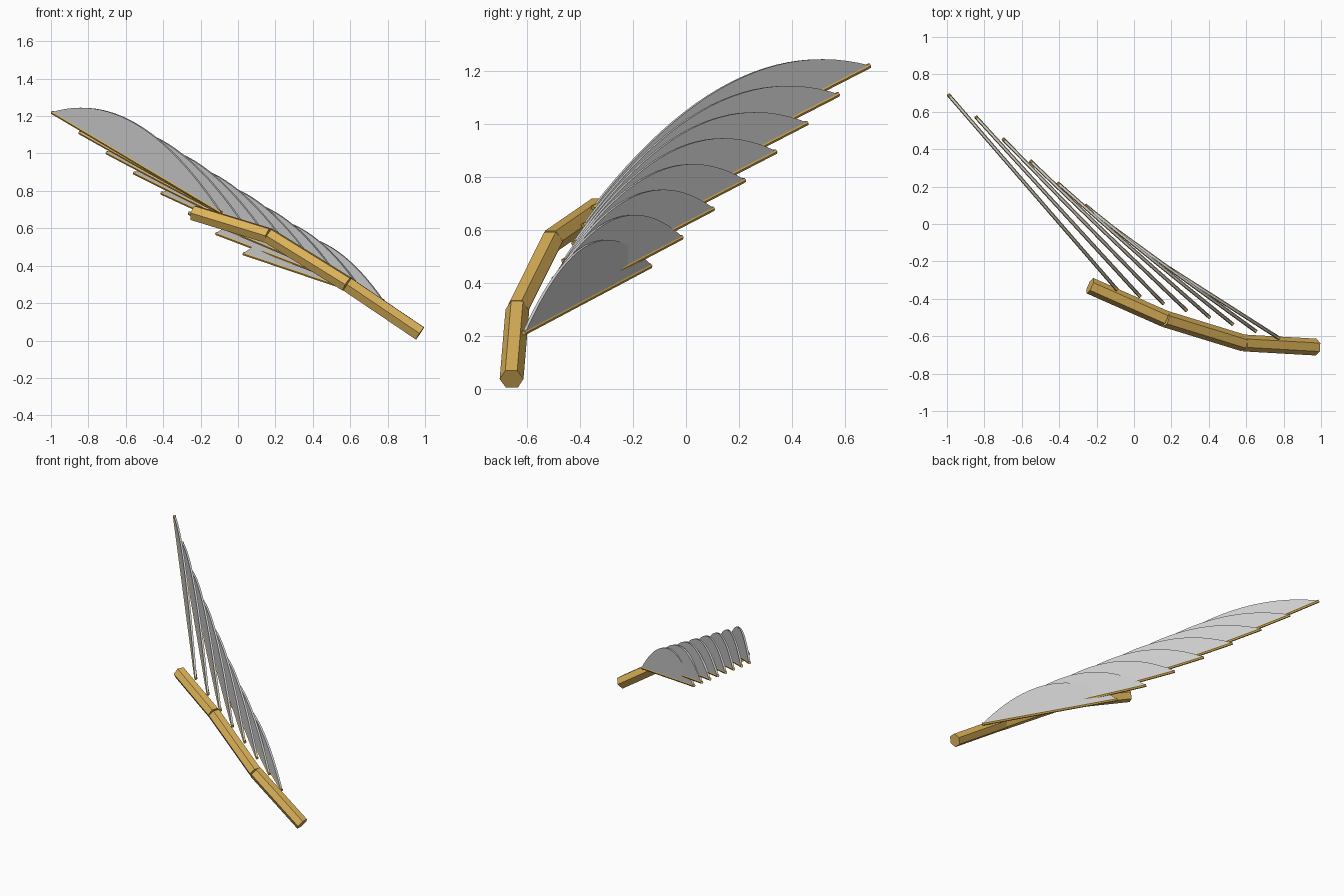
import bpy
import bmesh
from mathutils import Vector

if "Cube" in bpy.data.objects:
    bpy.data.objects.remove(bpy.data.objects["Cube"])

gold = bpy.data.materials.new("gold_bone")
gold.diffuse_color = (0.72, 0.45, 0.10, 1)
gold.use_nodes = True
gold.node_tree.nodes["Principled BSDF"].inputs["Base Color"].default_value = gold.diffuse_color
UP = Vector((0, 0, 1))


def make_object(name, bm, mat=None):
    bmesh.ops.recalc_face_normals(bm, faces=bm.faces[:])
    me = bpy.data.meshes.new(name)
    bm.to_mesh(me)
    bm.free()
    if mat:
        me.materials.append(mat)
    ob = bpy.data.objects.new(name, me)
    bpy.context.collection.objects.link(ob)
    return ob


def loft(name, loop_a, loop_b, mat=None):
    """Closed solid between two matching outlines."""
    bm = bmesh.new()
    a = [bm.verts.new(p) for p in loop_a]
    b = [bm.verts.new(p) for p in loop_b]
    bm.faces.new(a)
    bm.faces.new(b)
    n = len(a)
    for i in range(n):
        j = (i + 1) % n
        bm.faces.new((a[i], a[j], b[j], b[i]))
    return make_object(name, bm, mat)


def hex_rod(name, p, q, radius):
    """Six-sided rod with two corners level with the ground."""
    axis = (q - p).normalized()
    side = axis.cross(UP).normalized()
    top = side.cross(axis)
    h = 3 ** 0.5 / 2
    ring = [(1, 0), (.5, h), (-.5, h), (-1, 0), (-.5, -h), (.5, -h)]
    offs = [(side * u + top * v) * radius for u, v in ring]
    return loft(name, [p + o for o in offs], [q + o for o in offs], gold)


# Three jointed wing bones
joints = [Vector(p) for p in ((.973, -.658, .038), (.585, -.636, .30),
                              (.165, -.507, .56), (-.235, -.330, .682))]
for name, p, q in zip(("lower_bone", "middle_bone", "upper_bone"),
                      joints, joints[1:]):
    hex_rod(name, p, q, .045)

# Eight feathers, from the longest at the top to the shortest
COUNT, STEPS, BULGE, THICK = 8, 24, .205, .013
base_a, base_b = Vector((-.09, -.352, .684)), Vector((.778, -.612, .212))
tip_a, tip_b = Vector((-.993, .692, 1.22)), Vector((.03, -.135, .465))
for k in range(COUNT):
    f = k / (COUNT - 1)
    base, tip = base_a.lerp(base_b, f), tip_a.lerp(tip_b, f)
    hex_rod(f"feather_shaft_{k + 1}", base, tip, .010)

    # Upright vane bowed above the shaft
    half = (tip - base).cross(UP).normalized() * THICK / 2
    outline = [base.lerp(tip, i / STEPS)
               + UP * 4 * BULGE * (i / STEPS) * (1 - i / STEPS)
               for i in range(STEPS + 1)]
    loft(f"feather_vane_{k + 1}", [p + half for p in outline],
         [p - half for p in outline])
